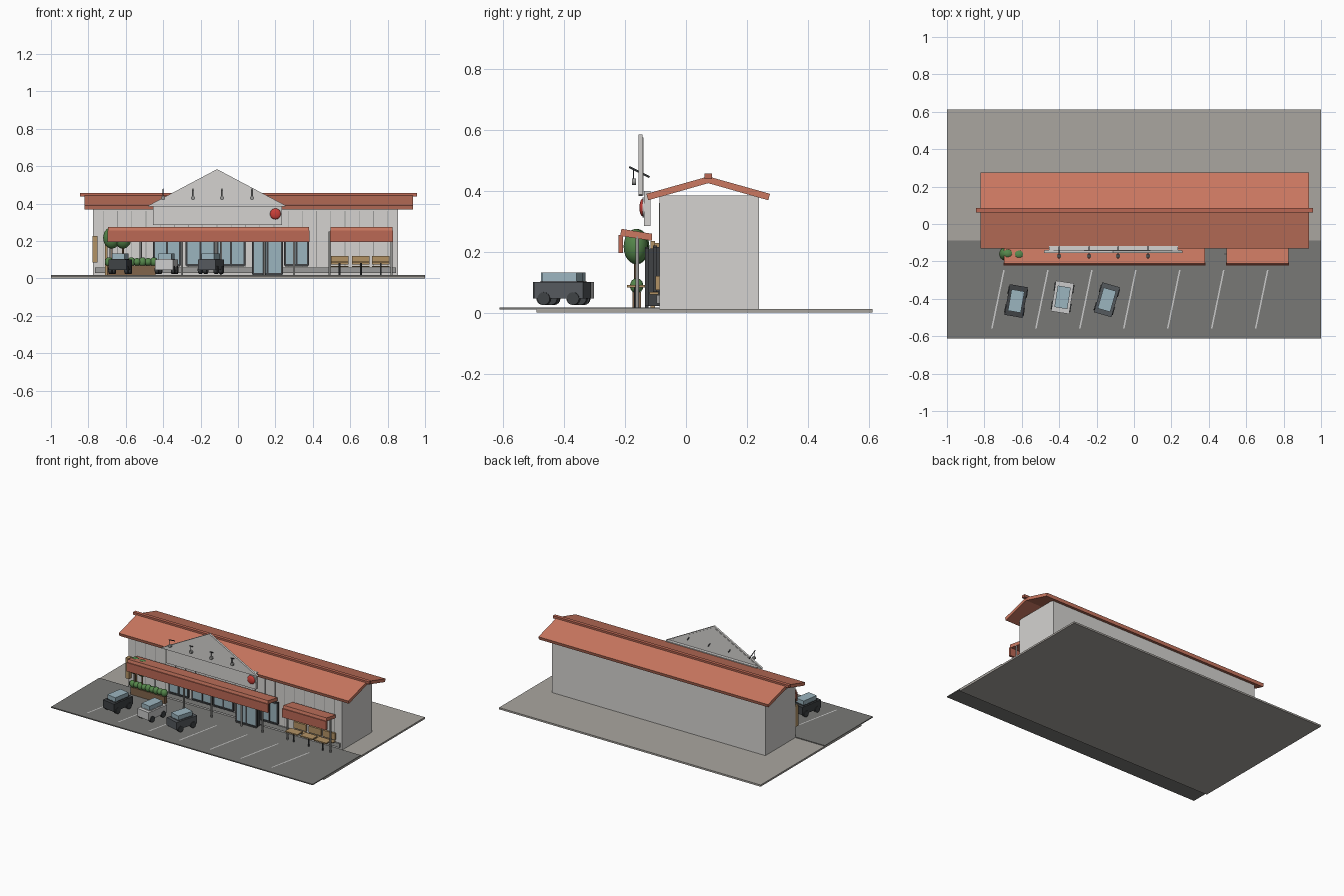
import bpy, bmesh, math
from mathutils import Vector, Matrix

if "Cube" in bpy.data.objects:
    bpy.data.objects.remove(bpy.data.objects["Cube"])

def mat(name, r, g, b):
    m = bpy.data.materials.new(name)
    m.diffuse_color = (r, g, b, 1)
    m.use_nodes = True
    m.node_tree.nodes["Principled BSDF"].inputs["Base Color"].default_value = m.diffuse_color
    return m

WALL = mat("plaster", .66, .65, .63)
TILE = mat("roof_tile", .60, .19, .12)
FASCIA = mat("awning_red", .50, .14, .09)
PAVE = mat("paving", .40, .38, .35)
ASPH = mat("asphalt", .19, .19, .18)
WHITE = mat("white_paint", .75, .75, .72)
DARK = mat("dark_metal", .05, .055, .06)
STEEL = mat("steel", .33, .33, .32)
GLASS = mat("glass", .33, .46, .52)
WOOD = mat("wood", .45, .29, .13)
LEAF = mat("leaves", .09, .24, .07)
BARK = mat("bark", .22, .13, .07)
RED = mat("sign_red", .6, .05, .04)
GREY = mat("car_grey", .09, .1, .11)

def finish(bm, name, m):
    bmesh.ops.recalc_face_normals(bm, faces=bm.faces)
    me = bpy.data.meshes.new(name)
    bm.to_mesh(me)
    bm.free()
    me.materials.append(m)
    ob = bpy.data.objects.new(name, me)
    bpy.context.collection.objects.link(ob)
    return ob

def box(name, m, x, y, z):
    """Box from (min, max) ranges."""
    bm = bmesh.new()
    bmesh.ops.create_cube(bm, size=1)
    for v in bm.verts:
        v.co = [r[0] + (c + .5) * (r[1] - r[0]) for c, r in zip(v.co, (x, y, z))]
    return finish(bm, name, m)

def prism(name, m, pts, axis, a, b):
    """Extrude a profile along x (points are y,z) or y (points are x,z)."""
    bm = bmesh.new()
    mk = (lambda p: (a, p[0], p[1])) if axis == 'x' else (lambda p: (p[0], a, p[1]))
    f = bm.faces.new([bm.verts.new(mk(p)) for p in pts])
    ext = bmesh.ops.extrude_face_region(bm, geom=[f])["geom"]
    d = Vector((b - a, 0, 0)) if axis == 'x' else Vector((0, b - a, 0))
    bmesh.ops.translate(bm, vec=d, verts=[g for g in ext if isinstance(g, bmesh.types.BMVert)])
    return finish(bm, name, m)

def rod(name, m, p, q, r, n=10):
    p, q = Vector(p), Vector(q)
    bm = bmesh.new()
    bmesh.ops.create_cone(bm, cap_ends=True, segments=n, radius1=r, radius2=r, depth=(q - p).length)
    ob = finish(bm, name, m)
    for f in ob.data.polygons:
        f.use_smooth = len(f.vertices) == 4
    rot = (q - p).to_track_quat('Z', 'Y').to_matrix().to_4x4()
    ob.matrix_world = Matrix.Translation((p + q) / 2) @ rot
    return ob

def ball(name, m, c, r):
    bm = bmesh.new()
    bmesh.ops.create_icosphere(bm, subdivisions=3, radius=1)
    bmesh.ops.scale(bm, vec=r, verts=bm.verts)
    bmesh.ops.translate(bm, vec=c, verts=bm.verts)
    ob = finish(bm, name, m)
    ob.data.shade_smooth()
    return ob

# Ground and parking bays
box("paving_slab", PAVE, (-1, 1), (-.49, .613), (0, .012))
box("parking_asphalt", ASPH, (-1, 1), (-.613, -.087), (.010, .017))
for i in range(7):
    x = -.695 + i * .235
    bm = bmesh.new()
    vs = [bm.verts.new(p) for p in ((x - .069, -.56, .019), (x - .061, -.56, .019),
                                    (x + .004, -.245, .019), (x - .004, -.245, .019))]
    bm.faces.new(vs)
    finish(bm, "parking_line", WHITE)

# Main building
box("building_body", WALL, (-.775, .855), (-.087, .24), (.012, .385))
box("wall_plinth", STEEL, (-.765, .845), (-.097, -.086), (.03, .058))
for i in range(21):
    x = -.72 + i * .076
    box("wall_groove", STEEL, (x - .002, x + .002), (-.089, -.086), (.06, .36))
for s, nm in ((-1, "front_roof_slope"), (1, "back_roof_slope")):
    prism(nm, TILE, [(.073, .447), (.073 + s * .203, .39), (.073 + s * .197, .369), (.073, .425)],
          'x', -.82, .935)
box("roof_ridge", FASCIA, (-.845, .958), (.061, .085), (.438, .456))

# Gabled sign board
box("sign_board", WALL, (-.455, .235), (-.138, -.117), (.285, .40))
prism("sign_gable", WALL, [(-.475, .385), (.25, .385), (-.112, .575)], 'y', -.152, -.14)
for s in (-1, 1):
    prism("gable_trim", WALL, [(-.112, .584), (-.112 + s * .37, .388), (-.112 + s * .36, .383),
                               (-.112, .572)], 'y', -.156, -.142)
ball("sign_disc", RED, (.2, -.142, .345), (.029, .011, .029))
rod("sign_disc_rim", WHITE, (.2, -.142, .345), (.2, -.136, .345), .033, 32)

# Sign lamps
for x in (-.40, -.24, -.085, .075):
    rod("lamp_arm", DARK, (x, -.12, .445), (x, -.186, .478), .003, 8)
    rod("lamp_stem", DARK, (x, -.172, .471), (x, -.172, .44), .002, 8)
    rod("lamp_head", STEEL, (x, -.178, .43), (x, -.164, .43), .011, 16)

# Awnings and posts
for nm, a, b in (("main", -.695, .38), ("side", .495, .825)):
    prism(nm + "_awning_top", TILE, [(-.212, .275), (-.112, .259), (-.112, .236), (-.216, .252)], 'x', a, b)
    box(nm + "_awning_fascia", FASCIA, (a - .003, b + .003), (-.222, -.207), (.195, .255))
for x in (-.68, -.52, -.30, -.09, .14, .30, .49, .82):
    rod("awning_post", STEEL, (x, -.16, .012), (x, -.16, .25), .006)

# Shop windows and entrance
def window(name, a, b, y, z0, z1, n):
    box(name + "_backing", DARK, (a, b), (y + .006, -.086), (z0, z1))
    w = (b - a) / n
    for i in range(n):
        box(name + "_glass", GLASS, (a + i * w + .006, a + (i + 1) * w - .006),
            (y + .002, y + .008), (z0 + .008, z1 - .008))
    for i in range(n + 1):
        x = a + i * w
        box(name + "_upright", DARK, (x - .005, x + .005), (y, y + .012), (z0, z1))
    for z in (z0, z1):
        box(name + "_rail", DARK, (a, b), (y, y + .012), (z - .005, z + .005))

for a, b in ((-.45, -.31), (-.275, -.125), (-.11, .035), (.25, .375)):
    window("shop_window", a, b, -.108, .07, .215, 2)
window("entrance", .08, .235, -.135, .022, .21, 2)

# Wooden boards on the left
box("wood_board", WOOD, (-.777, -.752), (-.117, -.087), (.085, .228))
box("wood_sign_post", WOOD, (-.712, -.699), (-.116, -.102), (.017, .235))

# Tables with wall seats
for x in (.543, .657, .763):
    box("table_top", WOOD, (x - .047, x + .047), (-.194, -.135), (.082, .09))
    rod("table_leg", DARK, (x, -.165, .017), (x, -.165, .083), .005)
    box("wall_seat", WOOD, (x - .047, x + .047), (-.12, -.09), (.06, .067))
    box("seat_back", WOOD, (x - .047, x + .047), (-.1, -.087), (.075, .12))

# Trees and hedge
for x, y in ((-.675, -.16), (-.615, -.165)):
    rod("tree_trunk", BARK, (x, y, .012), (x, y, .18), .005)
    ball("tree_crown", LEAF, (x, y, .217), (.046, .04, .058))
for i in range(9):
    ball("hedge_bush", LEAF, (-.69 + i * .03, -.162, .088), (.022, .022, .025 - .004 * (i % 2)))
box("hedge_planter", BARK, (-.70, -.44), (-.176, -.148), (.015, .068))

# Parked cars
def car(name, x, y, deg, paint):
    parts = [box(name + "_body", paint, (-.049, .049), (-.083, .083), (.046, .1)),
             box(name + "_cabin", GLASS, (-.035, .035), (-.058, .058), (.1, .132)),
             box(name + "_roof", paint, (-.037, .037), (-.06, .06), (.098, .104))]
    for sx in (-1, 1):
        for sy in (-1, 1):
            parts.append(rod(name + "_wheel", DARK, (sx * .034, sy * .05, .046),
                             (sx * .053, sy * .05, .046), .021, 16))
    m = Matrix.Translation((x, y, 0)) @ Matrix.Rotation(math.radians(deg), 4, 'Z')
    for p in parts:
        p.matrix_world = m @ p.matrix_basis

car("black_car", -.63, -.412, -10, DARK)
car("white_car", -.382, -.392, -9, WHITE)
car("grey_car", -.145, -.405, -16, GREY)
